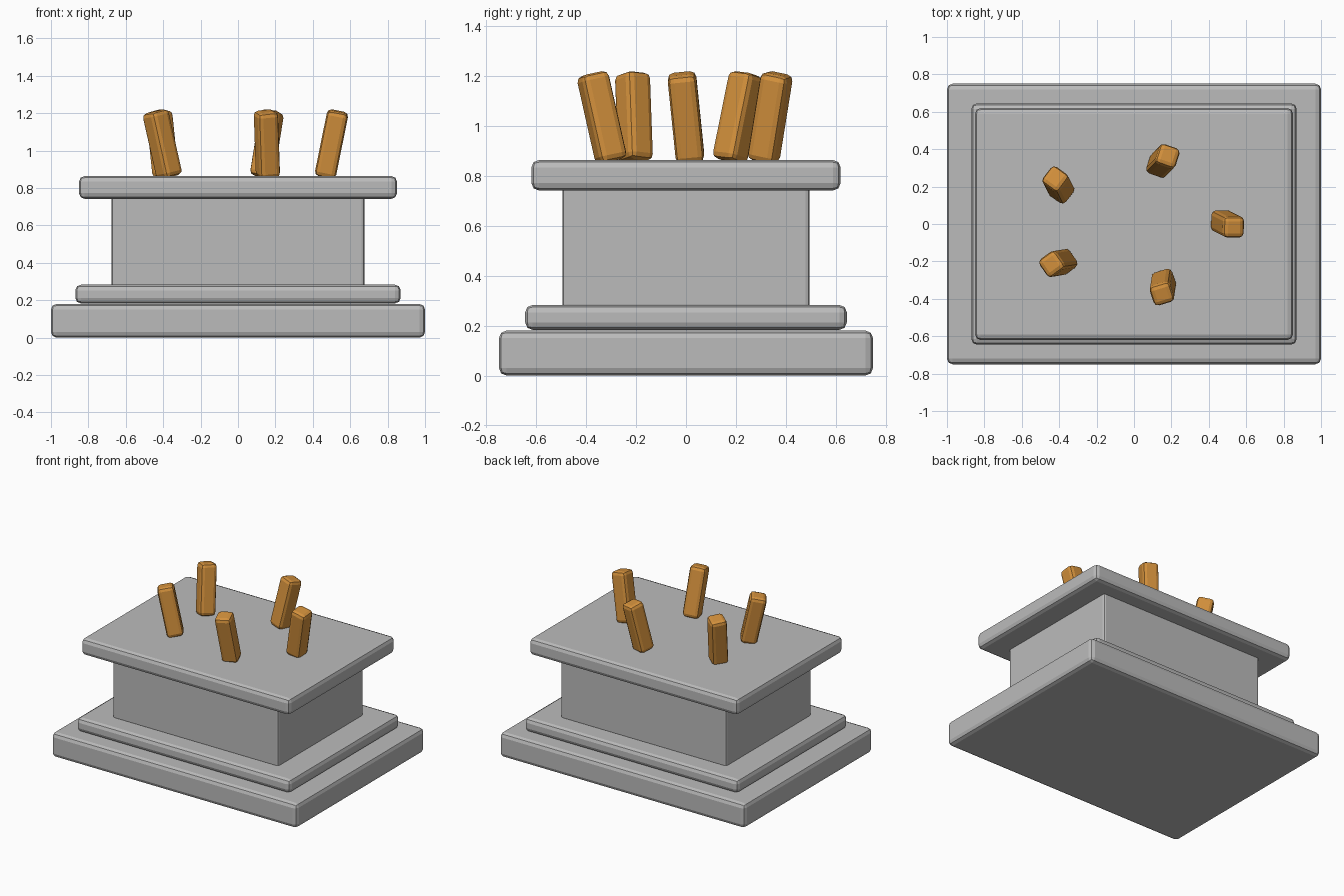
import bpy
from math import cos, sin, tau

cube = bpy.data.objects.get("Cube")
if cube:
    bpy.data.objects.remove(cube, do_unlink=True)


def make_material(name, color):
    mat = bpy.data.materials.new(name)
    mat.use_nodes = True
    mat.diffuse_color = (*color, 1)
    mat.node_tree.nodes["Principled BSDF"].inputs["Base Color"].default_value = (*color, 1)
    return mat


stone = make_material("grey stone", (0.5, 0.5, 0.5))
amber = make_material("amber", (0.65, 0.28, 0.045))


def rounded_box(name, size, center, bevel, mat, rotation=(0, 0, 0)):
    bpy.ops.mesh.primitive_cube_add(size=1, location=center)
    obj = bpy.context.object
    obj.name = name
    obj.scale = size
    bpy.ops.object.transform_apply(location=False, rotation=False, scale=True)
    obj.rotation_euler = rotation
    mod = obj.modifiers.new("rounded edges", "BEVEL")
    mod.width = bevel
    mod.segments = 2
    obj.data.materials.append(mat)
    return obj


# Stacked slabs of the pedestal: name, width, depth, bottom, top, bevel
slabs = [
    ("base", 2.0, 1.5, 0, 0.18, 0.03),
    ("step", 1.74, 1.29, 0.183, 0.283, 0.03),
    ("body", 1.35, 0.99, 0.27, 0.757, 0.015),
    ("table_top", 1.70, 1.24, 0.742, 0.864, 0.03),
]
for name, width, depth, low, high, bevel in slabs:
    rounded_box(name, (width, depth, high - low), (0, 0, (low + high) / 2), bevel, stone)

# Ring of five pegs, each leaning outward with the same twist
for i in range(5):
    a = i * tau / 5
    rounded_box(f"peg_{i + 1}", (0.115, 0.115, 0.36),
                (0.5 * cos(a), 0.355 * sin(a), 1.035), 0.025, amber, (0.1, 0.2, a))
